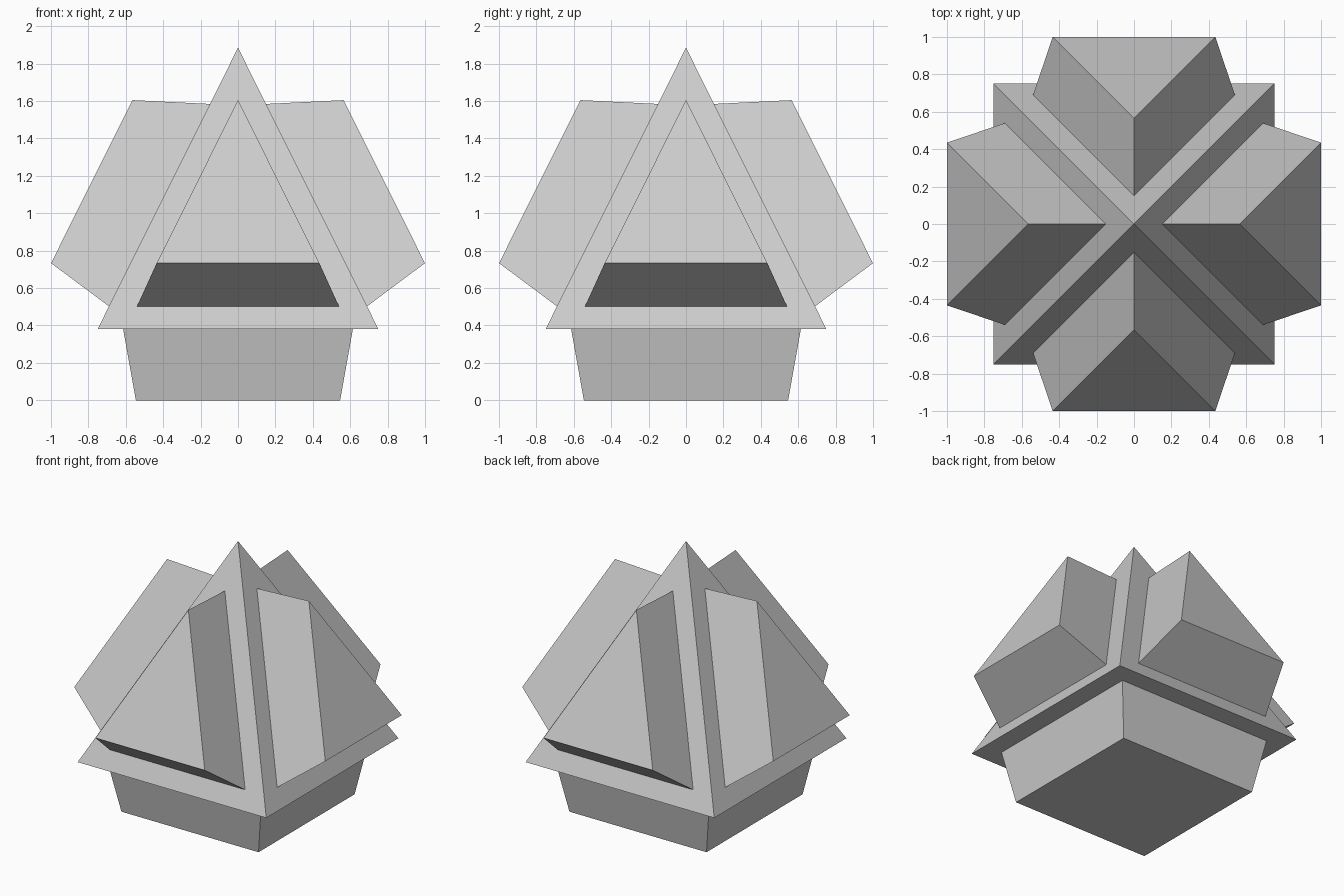
import bpy
import bmesh

if "Cube" in bpy.data.objects:
    bpy.data.objects.remove(bpy.data.objects["Cube"])

BASE_Z, APEX_Z, HALF = 0.38, 1.885, 0.751
RIM = 0.137      # flat border left on every face
TAPER = 0.068    # how much each raised block narrows
HEIGHT = 0.38    # how far each block stands out

bm = bmesh.new()

# Core: square pyramid
corners = [bm.verts.new((x * HALF, y * HALF, BASE_Z))
           for x, y in ((-1, -1), (1, -1), (1, 1), (-1, 1))]
apex = bm.verts.new((0, 0, APEX_Z))
bm.faces.new(corners[::-1])
for i in range(4):
    bm.faces.new((corners[i], corners[(i + 1) % 4], apex))
bm.normal_update()

# Rim on each face, then a tapered block raised from it
panels = bm.faces[:]
bmesh.ops.inset_individual(bm, faces=panels, thickness=RIM, depth=0,
                           use_even_offset=True)
bm.normal_update()
bmesh.ops.inset_individual(bm, faces=panels, thickness=TAPER, depth=HEIGHT,
                           use_even_offset=True)
bmesh.ops.recalc_face_normals(bm, faces=bm.faces[:])

mesh = bpy.data.meshes.new("pyramid_with_blocks")
bm.to_mesh(mesh)
bm.free()
bpy.context.collection.objects.link(bpy.data.objects.new("pyramid_with_blocks", mesh))
